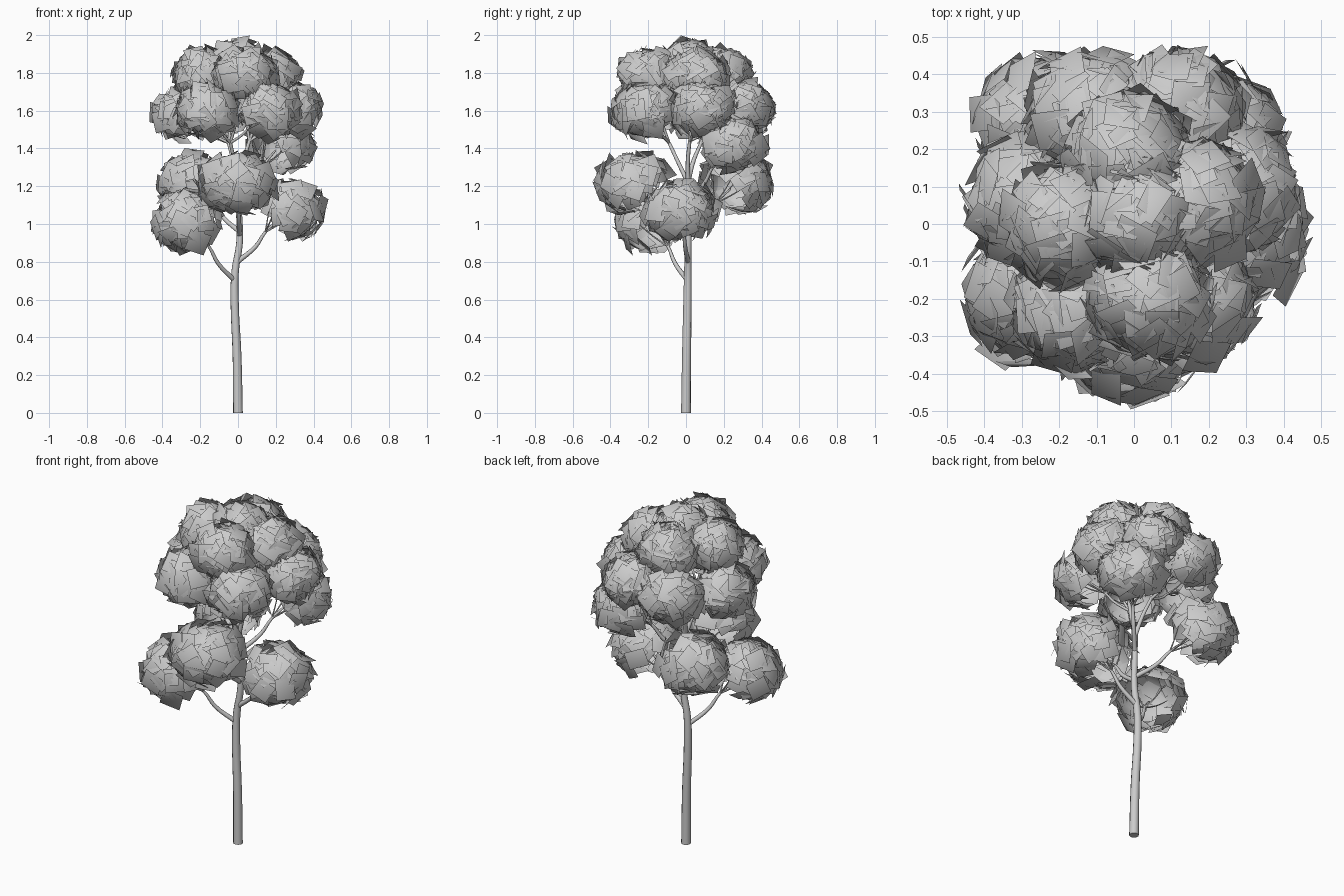
import bpy, bmesh, math, random
from mathutils import Vector, Quaternion

if "Cube" in bpy.data.objects:
    bpy.data.objects.remove(bpy.data.objects["Cube"])

random.seed(7)


def tubes(name, paths, sides=2):
    """Tapered round tubes; each path is (points, start radius, end radius)."""
    cu = bpy.data.curves.new(name, 'CURVE')
    cu.dimensions = '3D'
    cu.bevel_depth = 1.0
    cu.bevel_resolution = sides
    cu.use_fill_caps = True
    cu.resolution_u = 4
    for pts, r0, r1 in paths:
        sp = cu.splines.new('BEZIER')
        sp.bezier_points.add(len(pts) - 1)
        for i, (bp, p) in enumerate(zip(sp.bezier_points, pts)):
            bp.co = p
            bp.handle_left_type = bp.handle_right_type = 'AUTO'
            bp.radius = r0 + (r1 - r0) * i / (len(pts) - 1)
        sp.use_smooth = True
    ob = bpy.data.objects.new(name, cu)
    bpy.context.collection.objects.link(ob)
    return ob


def leaf_cluster(name, center, radius, count=84):
    """Square leaf cards laid over an outward-facing, slightly flattened dome."""
    c = Vector(center)
    axis = Vector((c.x, c.y, max(0.2, c.z - 1.45))).normalized()
    to_axis = axis.to_track_quat('Z', 'Y')
    bm = bmesh.new()
    normals = []
    low = -0.4                                   # dome is open on its inner side
    for k in range(count):
        # golden-angle spread over the dome
        zz = 1 - (1 - low) * (k + 0.5) / count
        a = k * 2.399963 + random.uniform(-.15, .15)
        s = math.sqrt(1 - zz * zz)
        d = to_axis @ Vector((s * math.cos(a), s * math.sin(a), zz))
        n = (d + Vector([random.uniform(-.42, .42) for _ in range(3)])).normalized()
        q = n.to_track_quat('Z', 'Y') @ Quaternion((0, 0, 1), random.uniform(0, math.tau))
        r = radius * random.uniform(0.78, 1.0)
        p = c + Vector((d.x * r, d.y * r, d.z * r * 0.82))
        h = random.uniform(0.042, 0.058)
        vs = [bm.verts.new(p + q @ Vector((x * h, y * h, 0)))
              for x, y in ((-1, -1), (1, -1), (1, 1), (-1, 1))]
        bm.faces.new(vs).smooth = True
        normals += [((v.co - c).normalized() + n * 0.5).normalized() for v in vs]
    me = bpy.data.meshes.new(name)
    bm.to_mesh(me)
    bm.free()
    # Dome-like shading across the separate cards
    me.normals_split_custom_set_from_vertices(normals)
    bpy.context.collection.objects.link(bpy.data.objects.new(name, me))


# Trunk
trunk = [(0, 0, 0), (-0.005, 0.003, 0.3), (-0.018, 0.008, 0.6), (-0.015, 0.01, 0.75),
         (0.008, 0.012, 0.9), (0.005, 0.012, 1.08), (0.0, 0.01, 1.25)]
tubes("trunk", [(trunk, 0.026, 0.014)], 3)

# Main limbs above the trunk fork
limb_front, limb_back, limb_right = (-0.04, -0.09, 1.43), (-0.05, 0.08, 1.43), (0.06, 0.02, 1.44)
tubes("limbs", [([(0, 0.01, 1.22), (Vector(e) * 0.5 + Vector((0, 0, 0.62))), e], 0.013, 0.009)
                for e in (limb_front, limb_back, limb_right)])

# Clusters: centre, radius, and where the branch leaves its parent
clusters = [
    ((-0.265, -0.18, 1.01), 0.195, (-0.017, 0.01, 0.70)),
    ((0.265, -0.03, 1.07), 0.195, (-0.003, 0.01, 0.80)),
    ((0.00, -0.275, 1.21), 0.205, (0.008, 0.012, 0.94)),
    ((-0.23, 0.26, 1.21), 0.195, (0.008, 0.012, 0.96)),
    ((0.22, 0.24, 1.42), 0.178, (0.004, 0.012, 1.12)),
    ((-0.16, -0.22, 1.60), 0.170, limb_front),
    ((0.16, -0.21, 1.60), 0.170, limb_front),
    ((0.27, 0.09, 1.61), 0.168, limb_right),
    ((-0.11, 0.295, 1.59), 0.168, limb_back),
    ((-0.285, 0.06, 1.58), 0.165, limb_back),
    ((0.13, 0.30, 1.62), 0.160, limb_right),
    ((0.04, -0.19, 1.79), 0.165, limb_front),
    ((-0.18, 0.00, 1.79), 0.165, limb_back),
    ((0.16, 0.06, 1.78), 0.165, limb_right),
    ((-0.02, 0.18, 1.79), 0.165, limb_back),
    ((0.01, 0.02, 1.84), 0.150, limb_right),
]

branches, twigs = [], []
for i, (c, r, start) in enumerate(clusters):
    leaf_cluster(f"leaf_cluster_{i + 1:02d}", c, r)
    a, b = Vector(start), Vector(c)
    d = b - a
    flat = Vector((d.x, d.y, 0))
    # Branch leaves its parent, bends up and ends inside its cluster
    fork = a + d * 0.58 - flat * 0.03
    mid = a + d * 0.3 + flat * 0.06
    thick = 0.014 if i < 5 else 0.008
    branches.append(([a, mid, fork, b - d * 0.1], thick, 0.005))
    # Twigs fan out from the fork into the leaves
    for j in range(4):
        ang = math.tau * j / 4 + i
        tip = b + Vector((math.cos(ang), math.sin(ang), 0.3)) * r * 0.6
        twigs.append(([fork, fork.lerp(tip, 0.5) + Vector((0, 0, -0.01)), tip], 0.005, 0.002))
tubes("branches", branches, 2)
tubes("twigs", twigs, 1)
